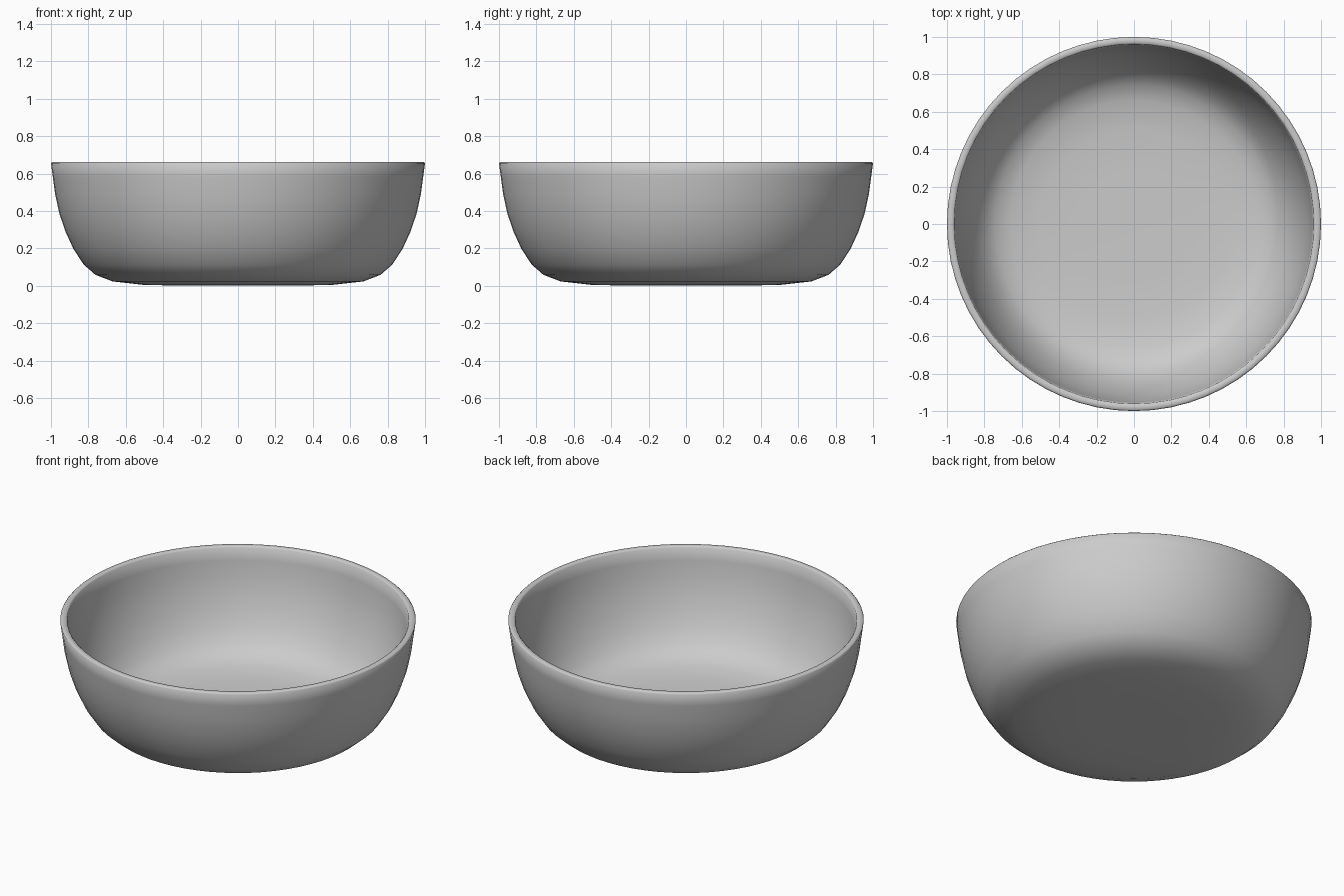
import bpy, bmesh, math
from mathutils import Vector

if "Cube" in bpy.data.objects:
    bpy.data.objects.remove(bpy.data.objects["Cube"])

# Half profile (radius, height): outer wall, rim, inner wall
outer = [(0, 0), (0.3, 0.0), (0.51, 0.005), (0.67, 0.023), (0.762, 0.058),
         (0.825, 0.113), (0.88, 0.197), (0.923, 0.29), (0.955, 0.385),
         (0.978, 0.49), (0.99, 0.58), (1.0, 0.655)]
rim = [(0.993, 0.662), (0.968, 0.662), (0.961, 0.655)]
inner = [(0.953, 0.58), (0.941, 0.49), (0.919, 0.395), (0.888, 0.303),
         (0.848, 0.214), (0.798, 0.138), (0.742, 0.089), (0.66, 0.058),
         (0.51, 0.040), (0.3, 0.035), (0, 0.035)]

# Bowl: spin the profile around z
bm = bmesh.new()
verts = [bm.verts.new((r, 0, z)) for r, z in outer + rim + inner]
edges = [bm.edges.new(pair) for pair in zip(verts, verts[1:])]
bmesh.ops.spin(bm, geom=verts + edges, cent=(0, 0, 0), axis=(0, 0, 1),
               angle=math.tau, steps=64, use_duplicate=False)
bmesh.ops.remove_doubles(bm, verts=bm.verts, dist=0.0005)
bmesh.ops.recalc_face_normals(bm, faces=bm.faces)
for f in bm.faces:
    f.smooth = True
mesh = bpy.data.meshes.new("bowl")
bm.to_mesh(mesh)
bm.free()
bowl = bpy.data.objects.new("bowl", mesh)
bpy.context.collection.objects.link(bowl)
